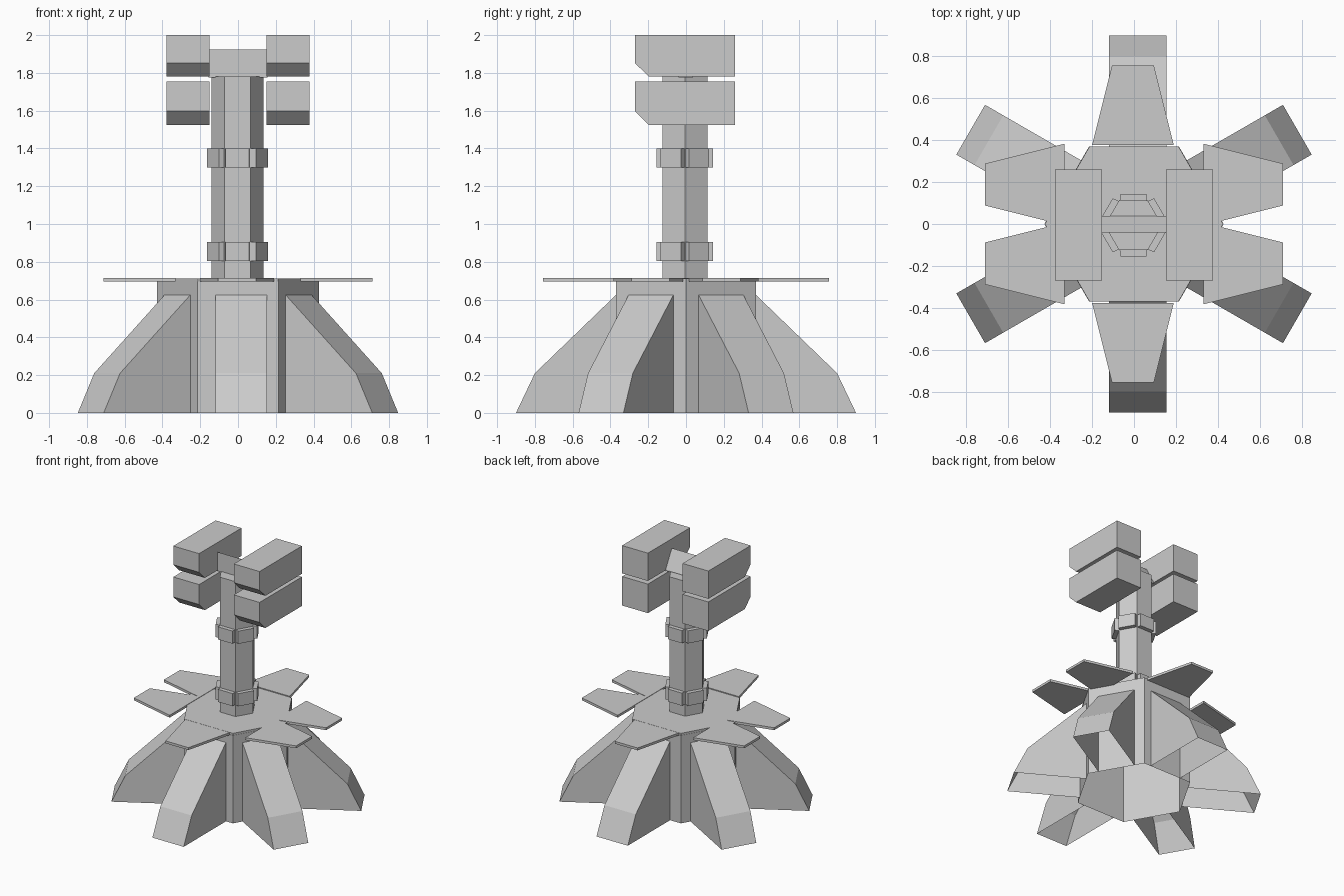
import bpy, bmesh, math
from mathutils import Matrix

if "Cube" in bpy.data.objects:
    bpy.data.objects.remove(bpy.data.objects["Cube"])

grey = bpy.data.materials.new("plain_grey")
grey.diffuse_color = (0.6, 0.6, 0.6, 1)
grey.use_nodes = True
grey.node_tree.nodes["Principled BSDF"].inputs["Base Color"].default_value = grey.diffuse_color


def prism(name, points, low, high, matrix=Matrix(), open_bottom=False):
    """Extrude a flat outline from height low to height high."""
    bm = bmesh.new()
    base = bm.faces.new([bm.verts.new((x, y, low)) for x, y in points])
    top = bmesh.ops.extrude_face_region(bm, geom=[base], use_keep_orig=True)
    for v in top["geom"]:
        if isinstance(v, bmesh.types.BMVert):
            v.co.z = high
    bmesh.ops.recalc_face_normals(bm, faces=bm.faces)
    if open_bottom:
        flat = [f for f in bm.faces if all(abs(v.co.z - low) < 1e-5 for v in f.verts)]
        bmesh.ops.delete(bm, geom=flat, context='FACES_ONLY')
    return finish(name, bm, matrix)


def finish(name, bm, matrix):
    bm.transform(matrix)
    mesh = bpy.data.meshes.new(name)
    bm.to_mesh(mesh)
    bm.free()
    mesh.materials.append(grey)
    obj = bpy.data.objects.new(name, mesh)
    bpy.context.collection.objects.link(obj)
    return obj


def hexagon(r):
    return [(r * math.cos(math.radians(a)), r * math.sin(math.radians(a)))
            for a in range(0, 360, 60)]


def turn(degrees):
    return Matrix.Rotation(math.radians(degrees), 4, 'Z')


# Extrudes run along z; this lays a (y, z) profile so it runs along x
ALONG_X = Matrix(((0, 0, 1, 0), (1, 0, 0, 0), (0, 1, 0, 0), (0, 0, 0, 1)))

# Hollow hexagonal base and its lid
prism("base_core", hexagon(0.428), 0, 0.696, open_bottom=True)
prism("base_lid", hexagon(0.426), 0.696, 0.712)

# Six buttress legs, hollow below and open where they meet the core
for i in range(6):
    a = 30 + 60 * i
    shift = 0.017 if a in (90, 270) else 0
    bm = bmesh.new()
    profile = [(0.37, 0), (0.90, 0), (0.80, 0.21), (0.37, 0.625)]
    sides = [[bm.verts.new((r, s * 0.137, z)) for r, z in profile] for s in (-1, 1)]
    for s in sides:
        bm.faces.new(s)
    for j in (1, 2):
        bm.faces.new((sides[0][j], sides[0][j + 1], sides[1][j + 1], sides[1][j]))
    bmesh.ops.recalc_face_normals(bm, faces=bm.faces)
    finish(f"leg_{i + 1}", bm, Matrix.Translation((shift, 0, 0)) @ turn(a))

# Six flat tapered petals around the lid: one front and back, two each side
petal = [(0, -0.195), (0.38, -0.10), (0.38, 0.10), (0, 0.195)]
spots = [(-0.005, 0.376, 90), (-0.005, -0.376, -90)]
for y in (-0.188, 0.188):
    spots += [(0.331, y, 0), (-0.331, y, 180)]
for i, (x, y, a) in enumerate(spots):
    prism(f"petal_{i + 1}", petal, 0.696, 0.715,
          Matrix.Translation((x, y, 0)) @ turn(a))

# Hexagonal column
offset = Matrix.Translation((-0.003, -0.006, 0))
prism("column", hexagon(0.137), 0.70, 1.78, offset)

# Two collars made of six plates each
plate = [(0.11, -0.066), (0.15, -0.062), (0.15, 0.062), (0.11, 0.066)]
for name, z in (("lower", 0.805), ("upper", 1.30)):
    for i in range(6):
        prism(f"{name}_collar_plate_{i + 1}", plate, z, z + 0.1,
              offset @ turn(30 + 60 * i))

# Wedge crossbar on top of the column
prism("crossbar", [(-0.04, 1.775), (0.037, 1.775), (0.037, 1.785), (-0.04, 1.925)],
      -0.155, 0.155, ALONG_X)

# Four boxes with a chamfered lower front edge
for side, x in (("left", -0.378), ("right", 0.152)):
    for level, low, high in (("lower", 1.525, 1.755), ("upper", 1.78, 2.0)):
        prism(f"{side}_{level}_box",
              [(-0.27, high), (-0.27, low + 0.072), (-0.197, low), (0.26, low), (0.26, high)],
              x, x + 0.226, ALONG_X)
